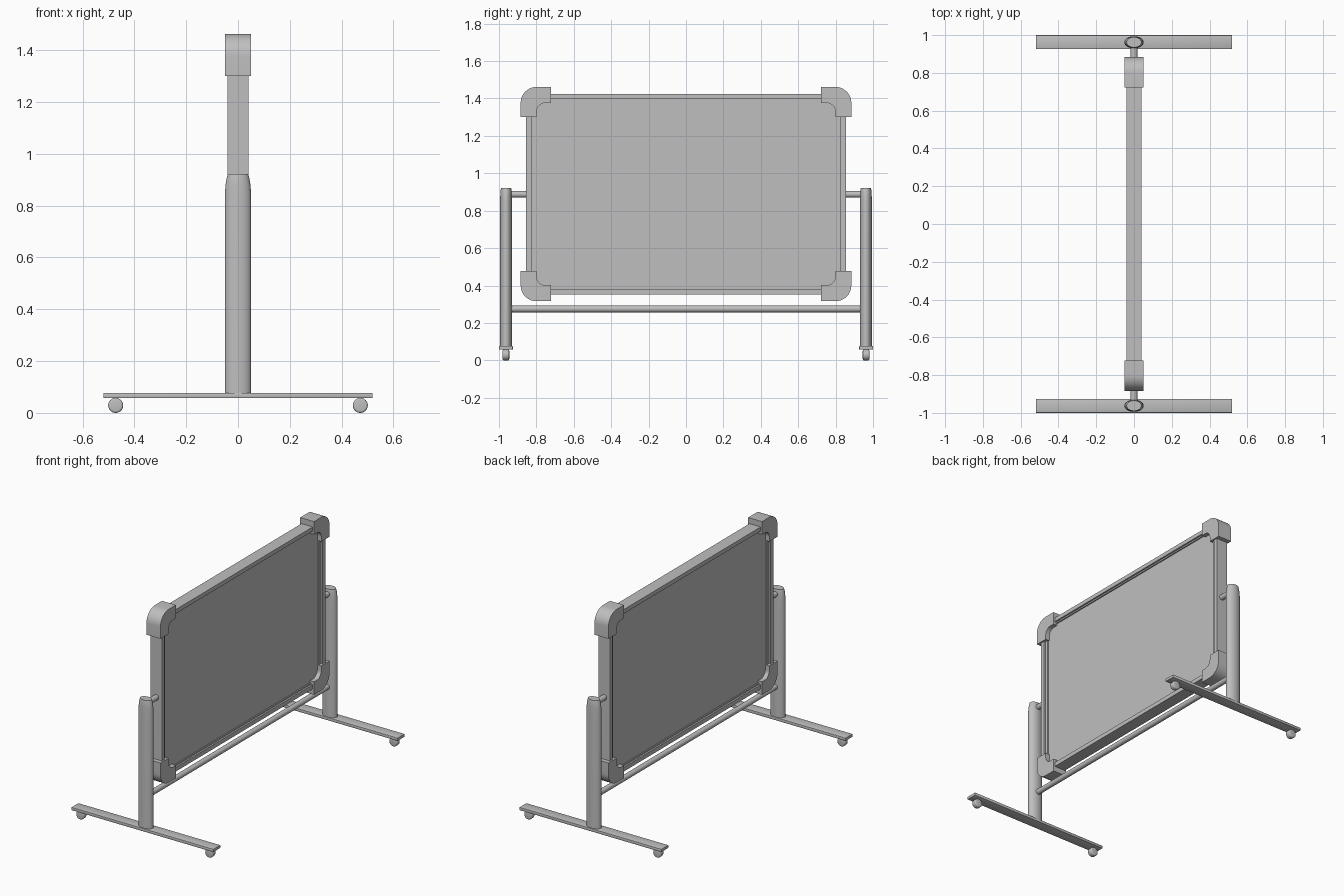
import bpy, bmesh, math
from mathutils import Matrix, Vector

cube = bpy.data.objects.get("Cube")
if cube:
    bpy.data.objects.remove(cube, do_unlink=True)

grey = bpy.data.materials.new("plain_grey")
grey.use_nodes = True
colour = (0.52, 0.52, 0.52, 1)
grey.diffuse_color = colour
grey.node_tree.nodes["Principled BSDF"].inputs["Base Color"].default_value = colour


def finish(name, bm, smooth=True):
    bmesh.ops.recalc_face_normals(bm, faces=bm.faces)
    mesh = bpy.data.meshes.new(name)
    bm.to_mesh(mesh)
    bm.free()
    mesh.materials.append(grey)
    obj = bpy.data.objects.new(name, mesh)
    bpy.context.scene.collection.objects.link(obj)
    if smooth:
        bpy.ops.object.select_all(action="DESELECT")
        obj.select_set(True)
        bpy.context.view_layer.objects.active = obj
        bpy.ops.object.shade_smooth_by_angle(angle=math.radians(35))
    return obj


def box(name, low, high, bevel=0):
    low, high = Vector(low), Vector(high)
    bm = bmesh.new()
    bmesh.ops.create_cube(bm, size=1)
    bmesh.ops.scale(bm, vec=high - low, verts=bm.verts)
    bmesh.ops.translate(bm, vec=(low + high) / 2, verts=bm.verts)
    if bevel:
        bmesh.ops.bevel(bm, geom=bm.edges[:], offset=bevel, segments=2,
                        profile=0.5, affect="EDGES")
    return finish(name, bm, bool(bevel))


def rod(name, y0, y1, x, z, radius, bevel=0):
    """Round bar lying along y."""
    bm = bmesh.new()
    bmesh.ops.create_cone(bm, cap_ends=True, segments=32, radius1=radius,
                          radius2=radius, depth=abs(y1 - y0))
    if bevel:
        rims = [e for e in bm.edges if abs(e.verts[0].co.z - e.verts[1].co.z) < 1e-5]
        bmesh.ops.bevel(bm, geom=rims, offset=bevel, segments=4,
                        profile=0.5, affect="EDGES")
    bmesh.ops.rotate(bm, matrix=Matrix.Rotation(math.pi / 2, 3, "X"), verts=bm.verts)
    bmesh.ops.translate(bm, vec=(x, (y0 + y1) / 2, z), verts=bm.verts)
    return finish(name, bm)


def post(name, y):
    """Oval upright, narrowing to a flat top."""
    bm = bmesh.new()
    rings = []
    for z, rx, ry in [(0.07, 0.051, 0.032), (0.84, 0.051, 0.032),
                      (0.88, 0.048, 0.031), (0.905, 0.044, 0.03), (0.922, 0.039, 0.027)]:
        angles = [math.tau * i / 40 for i in range(40)]
        rings.append([bm.verts.new((rx * math.cos(a), y + ry * math.sin(a), z))
                      for a in angles])
    for a, b in zip(rings, rings[1:]):
        for i in range(40):
            j = (i + 1) % 40
            bm.faces.new((a[i], a[j], b[j], b[i]))
    bm.faces.new(rings[0])
    bm.faces.new(rings[-1])
    finish(name, bm)


def arc(cx, cy, r, start, end, steps=10):
    angles = [math.radians(start + (end - start) * i / steps) for i in range(steps + 1)]
    return [(cx + r * math.cos(a), cy + r * math.sin(a)) for a in angles]


def corner(name, sy, sz):
    """L-shaped corner cap with a rounded outside and inside."""
    size, arm, outer, inner = 0.162, 0.086, 0.085, 0.045
    outline = [(-size, 0)] + arc(-outer, -outer, outer, 90, 0) + [(0, -size), (-arm, -size)]
    outline += arc(-arm - inner, -arm - inner, inner, 0, 90) + [(-size, -arm)]
    middle, half = 0.889, 0.573
    bm = bmesh.new()
    face = bm.faces.new([bm.verts.new((-0.051, sy * (0.884 + u), middle + sz * (half + v)))
                         for u, v in outline])
    moved = bmesh.ops.extrude_face_region(bm, geom=[face])["geom"]
    bmesh.ops.translate(bm, vec=(0.102, 0, 0),
                        verts=[g for g in moved if isinstance(g, bmesh.types.BMVert)])
    finish(name, bm)


# Writing panel
box("board_panel", (-0.022, -0.84, 0.365), (0.022, 0.84, 1.41))

# Frame rails with a slimmer inner lip
box("frame_top", (-0.041, -0.85, 1.397), (0.041, 0.85, 1.424))
box("frame_bottom", (-0.041, -0.85, 0.352), (0.041, 0.85, 0.38))
box("frame_top_lip", (-0.03, -0.82, 1.388), (0.03, 0.82, 1.4))
box("frame_bottom_lip", (-0.03, -0.82, 0.377), (0.03, 0.82, 0.389))

# Lower crossbar between the posts
rod("lower_crossbar", -0.95, 0.95, 0, 0.275, 0.018)

# Parts repeated at both ends
for side, s in (("front", -1), ("back", 1)):
    def span(a, b):
        return sorted((s * a, s * b))

    a, b = span(0.826, 0.855)
    box(side + "_frame_side", (-0.041, a, 0.36), (0.041, b, 1.42))
    a, b = span(0.806, 0.83)
    box(side + "_frame_side_lip", (-0.03, a, 0.38), (0.03, b, 1.4))
    corner(side + "_upper_corner", s, 1)
    corner(side + "_lower_corner", s, -1)

    post(side + "_post", s * 0.962)
    a, b = span(0.845, 0.95)
    rod(side + "_pivot", a, b, 0, 0.888, 0.018)
    a, b = span(0.926, 1.0)
    box(side + "_foot", (-0.52, a, 0.057), (0.52, b, 0.077), 0.003)
    for end, x in (("right", -0.472), ("left", 0.472)):
        a, b = span(0.945, 0.981)
        rod(side + "_" + end + "_caster", a, b, x, 0.029, 0.029, 0.008)
